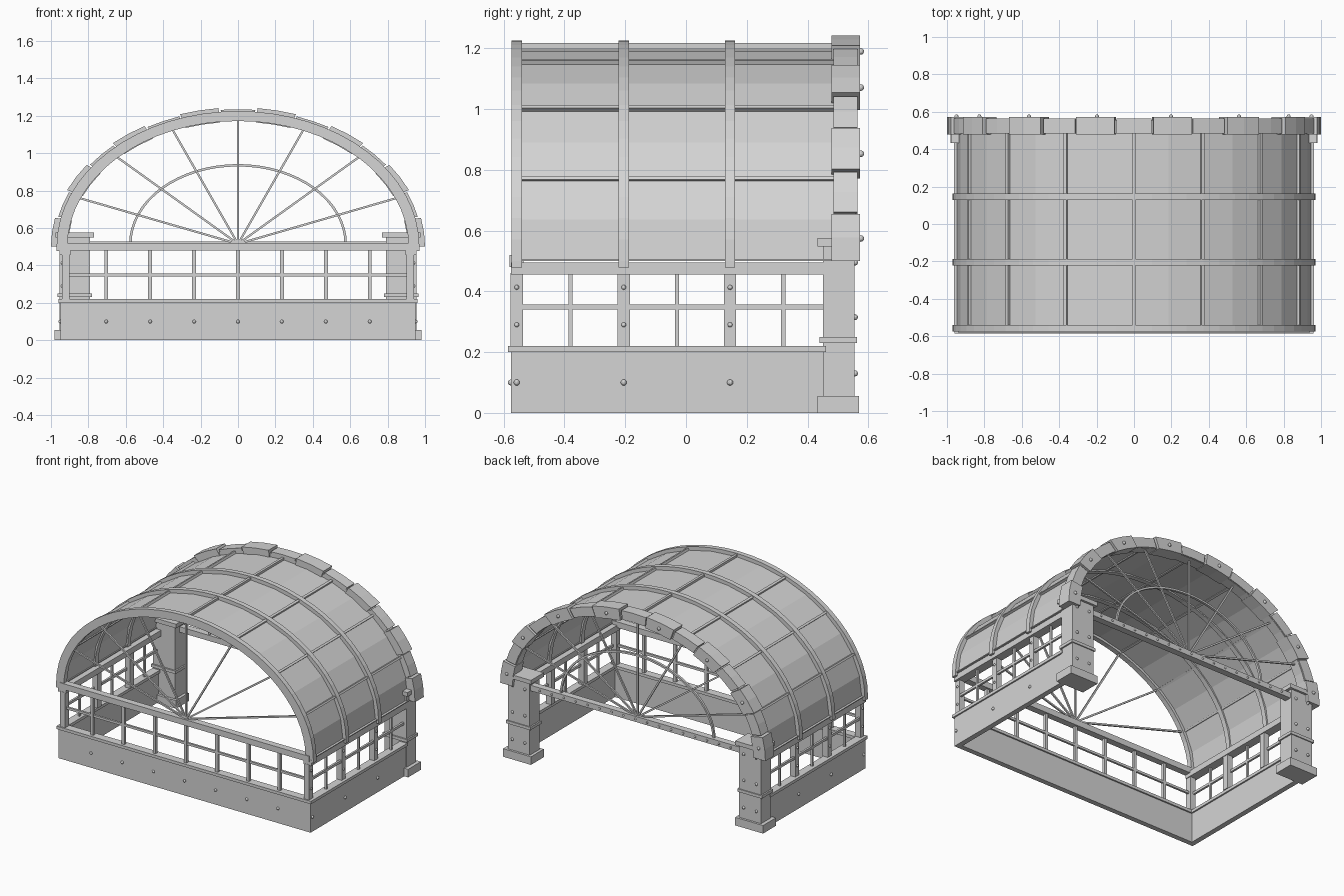
import bpy, bmesh
from math import cos, sin, pi, radians
from mathutils import Matrix, Vector

cube = bpy.data.objects.get("Cube")
if cube:
    bpy.data.objects.remove(cube)

grey = bpy.data.materials.new("light grey")
grey.use_nodes = True
GREY = (0.66, 0.66, 0.66, 1)
grey.diffuse_color = GREY
grey.node_tree.nodes["Principled BSDF"].inputs["Base Color"].default_value = GREY

SPRING = 0.5                      # height where the vault starts
SIDES = (-1, 1)
FRAMES = (-0.557, -0.205, 0.145)  # y of the frames along the hall
BARS = [i * 0.235 for i in range(-3, 4)]


def finish(bm, name):
    bmesh.ops.recalc_face_normals(bm, faces=bm.faces)
    mesh = bpy.data.meshes.new(name)
    bm.to_mesh(mesh)
    bm.free()
    mesh.materials.append(grey)
    obj = bpy.data.objects.new(name, mesh)
    bpy.context.collection.objects.link(obj)
    return obj


def box(bm, x0, x1, y0, y1, z0, z1):
    centre = Vector((x0 + x1, y0 + y1, z0 + z1)) / 2
    size = (abs(x1 - x0), abs(y1 - y0), abs(z1 - z0), 1)
    bmesh.ops.create_cube(bm, size=1, matrix=Matrix.Translation(centre) @ Matrix.Diagonal(size))


def ellipse(a, b, angle, y, z=SPRING):
    return Vector((a * cos(angle), y, z + b * sin(angle)))


def arch(bm, inner, outer, y0, y1, start=0, end=180, steps=32, z=SPRING):
    """Closed band between two ellipses, extruded along y."""
    rings = []
    for i in range(steps + 1):
        t = radians(start + (end - start) * i / steps)
        rings.append([bm.verts.new(ellipse(*r, t, y, z))
                      for r, y in ((inner, y0), (outer, y0), (outer, y1), (inner, y1))])
    for p, q in zip(rings, rings[1:]):
        for k in range(4):
            bm.faces.new((p[k], p[(k + 1) % 4], q[(k + 1) % 4], q[k]))
    bm.faces.new(rings[0])
    bm.faces.new(rings[-1])


def bar(bm, p, q, width):
    d = q - p
    m = Matrix.Translation((p + q) / 2) @ d.to_track_quat('Z', 'Y').to_matrix().to_4x4()
    bmesh.ops.create_cube(bm, size=1, matrix=m @ Matrix.Diagonal((width, width, d.length, 1)))


def bolt(bm, x, y, z, r=0.01):
    bmesh.ops.create_uvsphere(bm, u_segments=10, v_segments=6, radius=r,
                              matrix=Matrix.Translation((x, y, z)))


# Base walls and their caps
bm = bmesh.new()
box(bm, -0.95, 0.95, -0.575, -0.54, 0, 0.2)
for s in SIDES:
    box(bm, s * 0.915, s * 0.95, -0.54, 0.46, 0, 0.2)
finish(bm, "base_walls")
bm = bmesh.new()
box(bm, -0.96, 0.96, -0.585, -0.53, 0.2, 0.22)
for s in SIDES:
    box(bm, s * 0.905, s * 0.96, -0.53, 0.46, 0.2, 0.22)
finish(bm, "wall_caps")

# Front railing
bm = bmesh.new()
for x in BARS:
    box(bm, x - 0.01, x + 0.01, -0.567, -0.547, 0.22, 0.485)
box(bm, -0.92, 0.92, -0.564, -0.55, 0.342, 0.358)
finish(bm, "front_railing")
bm = bmesh.new()
box(bm, -0.94, 0.94, -0.58, -0.535, 0.48, 0.52)
finish(bm, "front_beam")

# Side railings, posts and beams
for s, side in ((1, "left"), (-1, "right")):
    bm = bmesh.new()
    for y in (-0.38, -0.03, 0.32):
        box(bm, s * 0.923, s * 0.937, y - 0.007, y + 0.007, 0.22, 0.455)
    box(bm, s * 0.923, s * 0.937, -0.55, 0.46, 0.34, 0.357)
    finish(bm, side + "_railing")
    bm = bmesh.new()
    for y in FRAMES:
        box(bm, s * 0.9, s * 0.94, y - 0.02, y + 0.02, 0.22, 0.46)
    finish(bm, side + "_side_posts")
    bm = bmesh.new()
    box(bm, s * 0.895, s * 0.955, -0.575, 0.46, 0.455, 0.495)
    finish(bm, side + "_side_beam")

    # Back corner post with plinth, band and cap
    bm = bmesh.new()
    box(bm, s * 0.79, s * 0.955, 0.45, 0.555, 0.05, 0.55)
    box(bm, s * 0.77, s * 0.98, 0.432, 0.57, 0, 0.055)
    box(bm, s * 0.78, s * 0.965, 0.44, 0.562, 0.23, 0.25)
    box(bm, s * 0.77, s * 0.975, 0.432, 0.57, 0.548, 0.576)
    finish(bm, side + "_back_post")

# Faceted vault shell
bm = bmesh.new()
arch(bm, (0.935, 0.69), (0.947, 0.702), -0.57, 0.5, steps=16)
finish(bm, "vault_panels")

# Hoops across the vault
for name, y in zip(("front_hoop", "middle_hoop", "rear_hoop"), FRAMES):
    bm = bmesh.new()
    inner = (0.912, 0.672) if y == FRAMES[0] else (0.922, 0.68)
    arch(bm, inner, (0.97, 0.725), y - 0.017, y + 0.017)
    for s in SIDES:
        box(bm, s * inner[0], s * 0.97, y - 0.017, y + 0.017, 0.478, SPRING)
    finish(bm, name)

# Long ribs along the vault
bm = bmesh.new()
for i in range(9):
    t = i * 22.5
    lo, hi = max(t - 0.5, 0), min(t + 0.5, 180)
    arch(bm, (0.927, 0.683), (0.962, 0.717), -0.57, 0.5, lo, hi, 1)
finish(bm, "long_ribs")

# Back arch and its alternating blocks
bm = bmesh.new()
arch(bm, (0.912, 0.672), (0.965, 0.72), 0.485, 0.557)
finish(bm, "back_arch")
bm = bmesh.new()
bolts = bmesh.new()
for i in range(15):
    wide = i % 2 == 0 if i < 7 else i % 2 == 0 and i > 7
    t = 12 * i
    if wide:
        arch(bm, (0.908, 0.668), (1.0, 0.745), 0.478, 0.573, t, t + 12, 2)
        p = ellipse(0.955, 0.705, radians(t + 6), 0.575)
        bolt(bolts, *p, 0.011)
    else:
        arch(bm, (0.915, 0.674), (0.985, 0.735), 0.485, 0.564, t + 0.6, t + 11.4, 2)
finish(bm, "arch_blocks")

# Fan windows: spokes front and back, with a ring at the back
for name, y in (("front_fan", -0.557), ("back_fan", 0.52)):
    bm = bmesh.new()
    hub = Vector((0, y, 0.515))
    for i in range(1, 8):
        bar(bm, hub, ellipse(0.925, 0.685, i * pi / 8, y), 0.011)
    bmesh.ops.create_cone(bm, cap_ends=True, segments=12, radius1=0.022, radius2=0.022, depth=0.02,
                          matrix=Matrix.Translation(hub) @ Matrix.Rotation(pi / 2, 4, 'X'))
    if name == "back_fan":
        arch(bm, (0.569, 0.414), (0.582, 0.427), y - 0.008, y + 0.008, z=0.515)
    finish(bm, name)

# Back beam
bm = bmesh.new()
box(bm, -0.8, 0.8, 0.5, 0.545, 0.49, 0.528)
finish(bm, "back_beam")

# Bolts
for i in range(-8, 9):
    bolt(bolts, i * 0.09, 0.546, 0.509, 0.007)
for x in BARS:
    bolt(bolts, x, -0.576, 0.1)
for s in SIDES:
    for y in FRAMES:
        bolt(bolts, s * 0.951, y, 0.1)
        for z in (0.29, 0.413):
            bolt(bolts, s * 0.941, y, z, 0.008)
    for x in (0.825, 0.92):
        for z in (0.13, 0.315, 0.495):
            bolt(bolts, s * x, 0.556, z)
finish(bolts, "bolts")
